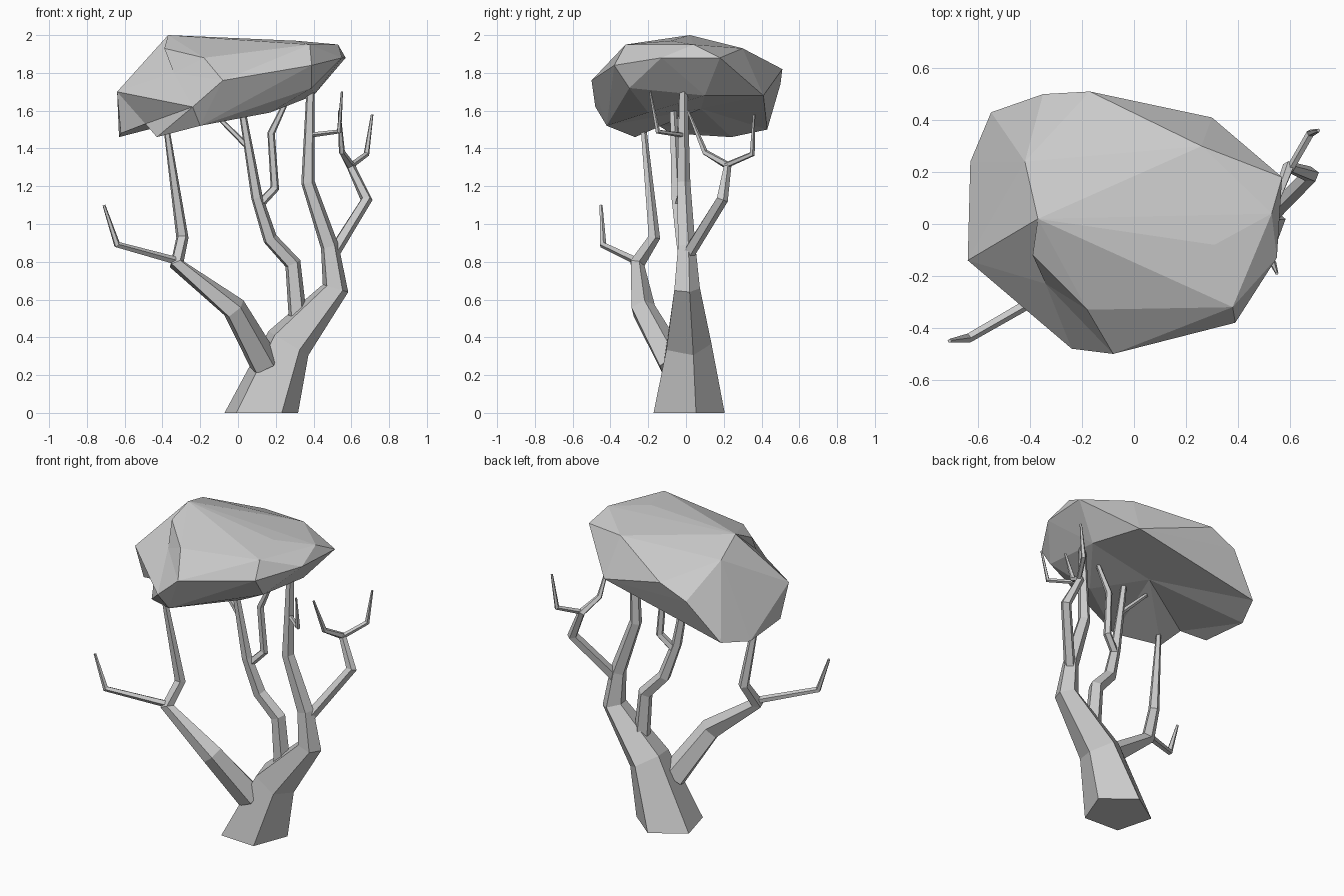
import bpy
import bmesh
from math import cos, sin, radians
from mathutils import Vector

SIDES = 5
UP = Vector((0, 0, 1))

default_cube = bpy.data.objects.get("Cube")
if default_cube:
    bpy.data.objects.remove(default_cube, do_unlink=True)

# One plain grey for wood and foliage
grey = bpy.data.materials.new("stone_grey")
grey.use_nodes = True
colour = (.6, .6, .6, 1)
grey.diffuse_color = colour
grey.node_tree.nodes["Principled BSDF"].inputs["Base Color"].default_value = colour


def finish(name, bm):
    """Turn a bmesh into a flat-shaded grey object."""
    bmesh.ops.recalc_face_normals(bm, faces=bm.faces[:])
    mesh = bpy.data.meshes.new(name)
    bm.to_mesh(mesh)
    bm.free()
    mesh.materials.append(grey)
    obj = bpy.data.objects.new(name, mesh)
    bpy.context.scene.collection.objects.link(obj)
    return obj


def limb(name, path, flat_base=False):
    """Sweep a pentagon along a path of (x, y, z, radius) stations."""
    bm = bmesh.new()
    centres = [Vector(station[:3]) for station in path]
    rings = []
    for i, station in enumerate(path):
        before = centres[max(i - 1, 0)]
        after = centres[min(i + 1, len(path) - 1)]
        incoming = (centres[i] - before).normalized()
        outgoing = (after - centres[i]).normalized()
        tangent = UP if flat_base and i == 0 else (incoming + outgoing).normalized()
        turn = UP.rotation_difference(tangent)
        ring = []
        for k in range(SIDES):
            angle = radians(15 + k * 360 / SIDES)
            spoke = Vector((cos(angle), sin(angle), 0)) * station[3]
            ring.append(bm.verts.new(centres[i] + turn @ spoke))
        rings.append(ring)
    for lower, upper in zip(rings, rings[1:]):
        for k in range(SIDES):
            n = (k + 1) % SIDES
            bm.faces.new((lower[k], lower[n], upper[n], upper[k]))
    bm.faces.new(rings[0][::-1])
    bm.faces.new(rings[-1])
    return finish(name, bm)


def faceted_mass(name, points, dents):
    """Wrap points in a hull, then push the dent corners inwards."""
    bm = bmesh.new()
    for point in points:
        bm.verts.new(point)
    moves = [(bm.verts.new(start), end) for start, end in dents]
    bmesh.ops.convex_hull(bm, input=bm.verts[:])
    for vert, end in moves:
        vert.co = end
    loose = [v for v in bm.verts if not v.link_faces]
    bmesh.ops.delete(bm, geom=loose, context="VERTS")
    return finish(name, bm)


# Trunk, leaning over and running up into the canopy
limb("trunk", [(.12, 0, 0, .205), (.265, .005, .37, .13), (.515, 0, .66, .074),
               (.485, 0, .88, .05), (.37, -.015, 1.22, .038),
               (.385, -.015, 1.75, .022)], flat_base=True)

# Low front branch with its side twig
limb("front_branch", [(.14, -.07, .26, .085), (-.02, -.23, .55, .068),
                      (-.325, -.26, .79, .042), (-.295, -.17, .93, .034),
                      (-.385, -.23, 1.55, .015)])
limb("front_twig", [(-.31, -.25, .8, .022), (-.64, -.44, .89, .019),
                    (-.71, -.45, 1.1, .008)])

# Middle branch and the twigs that reach into the canopy
limb("middle_branch", [(.32, 0, .46, .052), (.29, 0, .79, .045),
                       (.17, -.02, .92, .04), (.1, -.05, 1.14, .032),
                       (.015, -.07, 1.64, .018)])
limb("middle_twig", [(.11, -.04, 1.1, .025), (.195, -.01, 1.19, .025),
                     (.175, -.02, 1.48, .021), (.28, -.03, 1.7, .012)])
limb("middle_offshoot", [(.04, -.06, 1.42, .016), (-.12, -.03, 1.58, .012)])

# Outer branch with its fork, and the bare twig on the trunk
limb("outer_branch", [(.5, .01, .84, .035), (.68, .19, 1.13, .033),
                      (.595, .22, 1.31, .024), (.55, .1, 1.38, .017),
                      (.535, .01, 1.6, .007)])
limb("outer_twig", [(.6, .21, 1.31, .016), (.68, .35, 1.37, .016),
                    (.71, .36, 1.58, .007)])
limb("bare_twig", [(.38, -.01, 1.47, .014), (.535, -.15, 1.49, .014),
                   (.55, -.19, 1.7, .006)])

# Canopy, grouped by the parts of its outline
crown_top = [(-.37, .02, 2), (-.42, .24, 1.93), (.26, .3, 1.93), (.31, -.08, 1.97),
             (.38, -.32, 1.95), (.53, .04, 1.95), (-.39, -.12, 1.93),
             (-.18, -.33, 1.88)]
front_rim = [(-.48, -.25, 1.69), (-.43, -.27, 1.46), (-.24, -.48, 1.62),
             (-.08, -.5, 1.76), (-.2, -.42, 1.52), (.39, -.38, 1.84)]
outer_rim = [(.55, -.13, 1.88), (.57, .18, 1.88), (.4, .1, 1.68), (.39, -.3, 1.72),
             (.3, .41, 1.68), (.17, -.2, 1.59)]
back_rim = [(-.17, .51, 1.82), (-.35, .5, 1.74), (-.55, .43, 1.5),
            (-.63, .24, 1.46), (-.64, -.14, 1.7), (-.62, -.08, 1.48)]
hollows = [((-.45, -.26, 1.84), (-.34, -.23, 1.8)),
           ((-.1, .1, 1.44), (-.05, .08, 1.61)),
           ((-.56, -.19, 1.44), (-.49, -.16, 1.53))]
faceted_mass("canopy", crown_top + front_rim + outer_rim + back_rim, hollows)
